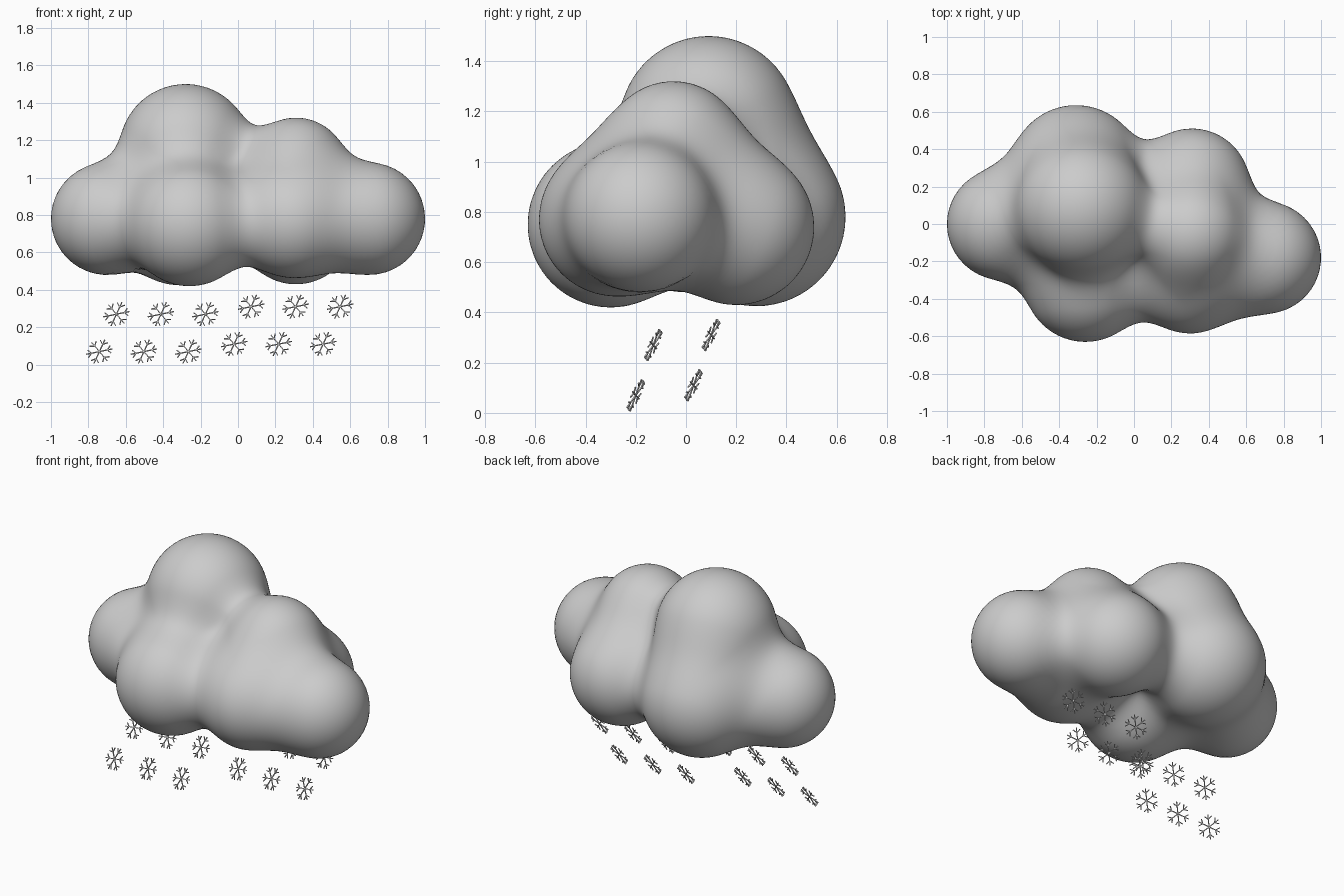
import bpy, bmesh, math
from mathutils import Vector, Matrix

if "Cube" in bpy.data.objects:
    bpy.data.objects.remove(bpy.data.objects["Cube"])

# Puffs of the cloud: centre and radius, melted together with a soft blend
PUFFS = [((-0.70, 0.00, 0.78), 0.30), ((0.70, -0.18, 0.78), 0.30),
         ((-0.28, 0.09, 1.145), 0.355), ((-0.31, 0.28, 0.78), 0.355),
         ((0.31, -0.05, 1.04), 0.28), ((0.31, 0.20, 0.74), 0.31),
         ((-0.26, -0.30, 0.75), 0.33), ((0.30, -0.28, 0.77), 0.305)]
PUFFS = [(Vector(c), r) for c, r in PUFFS]
BLEND = 0.2


def cloud_distance(p):
    d = 10.0
    for c, r in PUFFS:
        e = (p - c).length - r
        h = max(BLEND - abs(d - e), 0.0)
        d = min(d, e) - h * h / (4 * BLEND)
    return d


# Cloud body: a sphere whose points are pulled inward onto the blended puffs
bm = bmesh.new()
bmesh.ops.create_icosphere(bm, subdivisions=6, radius=1.0)
core = Vector((0, -0.02, 0.82))
for v in bm.verts:
    direction = v.co.normalized()
    t = 1.3
    for _ in range(60):
        d = cloud_distance(core + direction * t)
        t -= d
        if abs(d) < 0.0005:
            break
    v.co = core + direction * t
for f in bm.faces:
    f.smooth = True
mesh = bpy.data.meshes.new("cloud")
bm.to_mesh(mesh)
bm.free()
bpy.context.collection.objects.link(bpy.data.objects.new("cloud", mesh))

# Snowflake mesh in its local XY plane, one arm along +Y
R, T = 0.073, 0.005
bm = bmesh.new()


def bar(start, angle, length):
    """Thin square bar from start, heading angle away from +Y."""
    m = (Matrix.Translation(start) @ Matrix.Rotation(angle, 4, 'Z')
         @ Matrix.Translation((0, length / 2, 0)) @ Matrix.Diagonal((T, length, T, 1)))
    bmesh.ops.create_cube(bm, size=1, matrix=m)


for i in range(6):
    a = i * math.pi / 3
    out = Vector((-math.sin(a), math.cos(a), 0))
    bar(Vector((0, 0, 0)), a, R)
    for side in (-1, 1):
        bar(out * R * 0.6, a + side * math.radians(50), R * 0.4)
flake = bpy.data.meshes.new("snowflake")
bm.to_mesh(flake)
bm.free()

# Two falling rows on each half, tilted along the falling direction
up = Vector((0.40, 0.31, 0.87)).normalized()
normal = Vector((-0.27, -0.89, 0.37))
normal = (normal - up * normal.dot(up)).normalized()
side = up.cross(normal)
tilt = Matrix((side, up, normal)).transposed().to_4x4()
for x0, y0, z0 in ((-0.65, -0.13, 0.27), (0.07, 0.10, 0.31)):
    for row in range(2):
        for i in range(3):
            ob = bpy.data.objects.new("snowflake", flake)
            pos = (x0 + 0.238 * i - 0.091 * row, y0 - 0.07 * row, z0 - 0.20 * row)
            ob.matrix_world = Matrix.Translation(pos) @ tilt
            bpy.context.collection.objects.link(ob)
